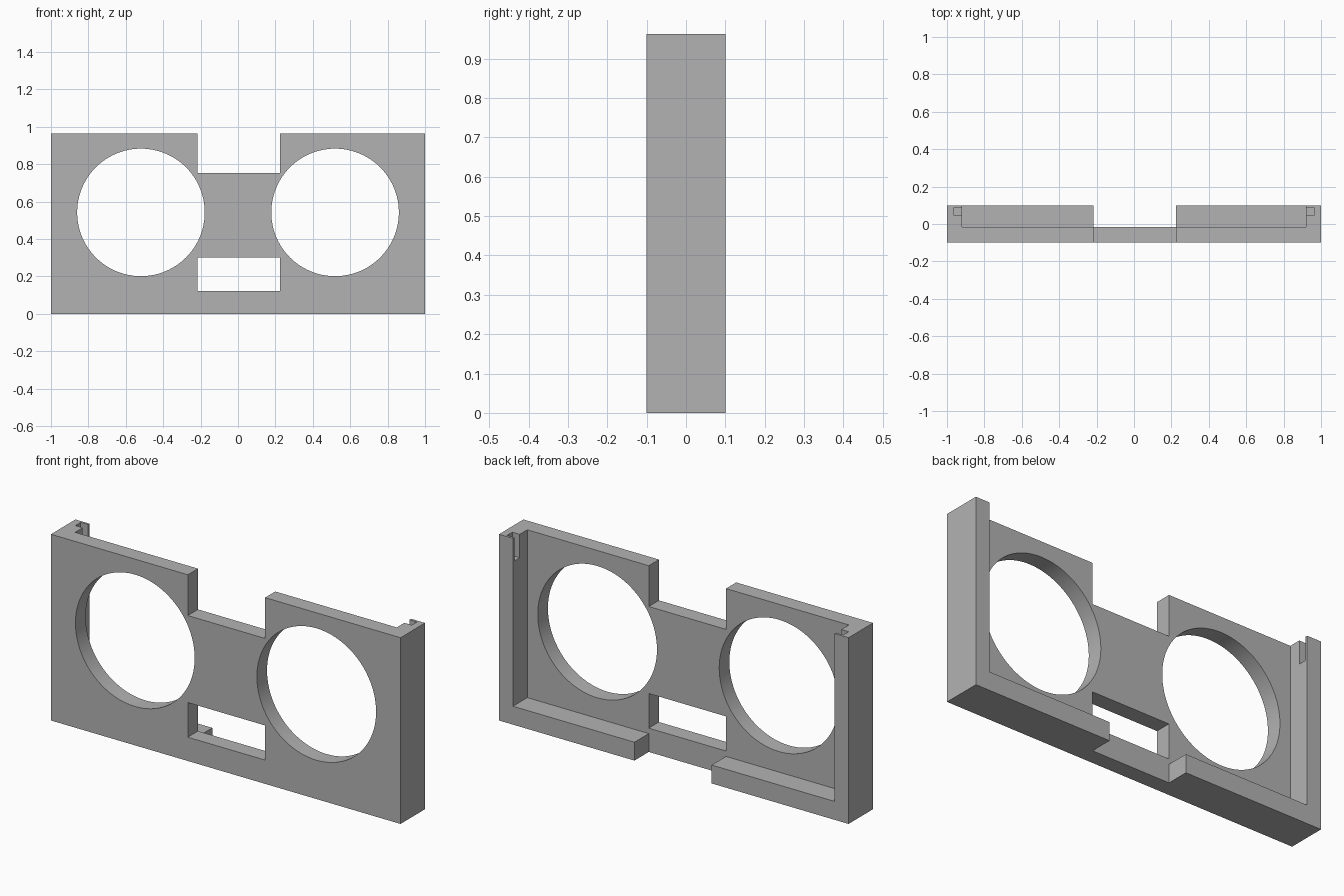
import bpy
import math

cube = bpy.data.objects.get("Cube")
if cube:
    bpy.data.objects.remove(cube, do_unlink=True)

# Main dimensions
HEIGHT = 0.963
BACK = 0.1           # rear face; front face is at -BACK
PANEL = -0.017       # rear face of the thin front panel
POST = 0.92          # inner face of the side posts
RAIL = 0.095         # top of the bottom rail
GAP = (-0.217, 0.225)    # central opening in x
OVER = 0.1           # how far cutters run past the body


def box(name, xs, ys, zs):
    bpy.ops.mesh.primitive_cube_add(size=1)
    ob = bpy.context.object
    ob.name = name
    ob.location = [sum(r) / 2 for r in (xs, ys, zs)]
    ob.scale = [r[1] - r[0] for r in (xs, ys, zs)]
    bpy.ops.object.transform_apply(location=True, rotation=True, scale=True)
    return ob


def round_cutter(name, x, z, radius):
    bpy.ops.mesh.primitive_cylinder_add(vertices=96, radius=radius, depth=1,
                                        location=(x, 0, z),
                                        rotation=(math.pi / 2, 0, 0))
    ob = bpy.context.object
    ob.name = name
    return ob


def cut(body, cutter):
    cutter.hide_render = True
    mod = body.modifiers.new("cut", 'BOOLEAN')
    mod.operation = 'DIFFERENCE'
    mod.solver = 'EXACT'
    mod.object = cutter
    bpy.context.view_layer.objects.active = body
    bpy.ops.object.modifier_apply(modifier=mod.name)
    bpy.data.objects.remove(cutter, do_unlink=True)


# Solid blank for the frame
frame = box("frame", (-1, 1), (-BACK, BACK), (0, HEIGHT))
through = (-BACK - OVER, BACK + OVER)
behind = (PANEL, BACK + OVER)
above = HEIGHT + OVER

# Rear pocket, leaving side posts and bottom rail
cut(frame, box("pocket_cutter", (-POST, POST), behind, (RAIL, above)))
# Gap in the bottom rail
cut(frame, box("rail_gap_cutter", GAP, behind, (-OVER, 0.2)))
# Notch in the top edge and window under the bridge
cut(frame, box("notch_cutter", GAP, through, (0.752, above)))
cut(frame, box("window_cutter", GAP, through, (0.123, 0.302)))

for side in (-1, 1):
    # Large round opening
    cut(frame, round_cutter("round_cutter", side * 0.519, 0.542, 0.341))
    # Short slot at the top of the inner face of each post
    xs = sorted((side * (POST - 0.05), side * 0.962))
    cut(frame, box("slot_cutter", xs, (0.045, 0.088), (0.842, above)))

# Grey finish
grey = bpy.data.materials.new("grey")
grey.use_nodes = True
colour = (0.45, 0.45, 0.45, 1)
grey.diffuse_color = colour
grey.node_tree.nodes["Principled BSDF"].inputs["Base Color"].default_value = colour
frame.data.materials.clear()
frame.data.materials.append(grey)

bpy.ops.object.select_all(action='DESELECT')
frame.select_set(True)
bpy.context.view_layer.objects.active = frame
bpy.ops.object.shade_smooth_by_angle(angle=math.radians(30))
